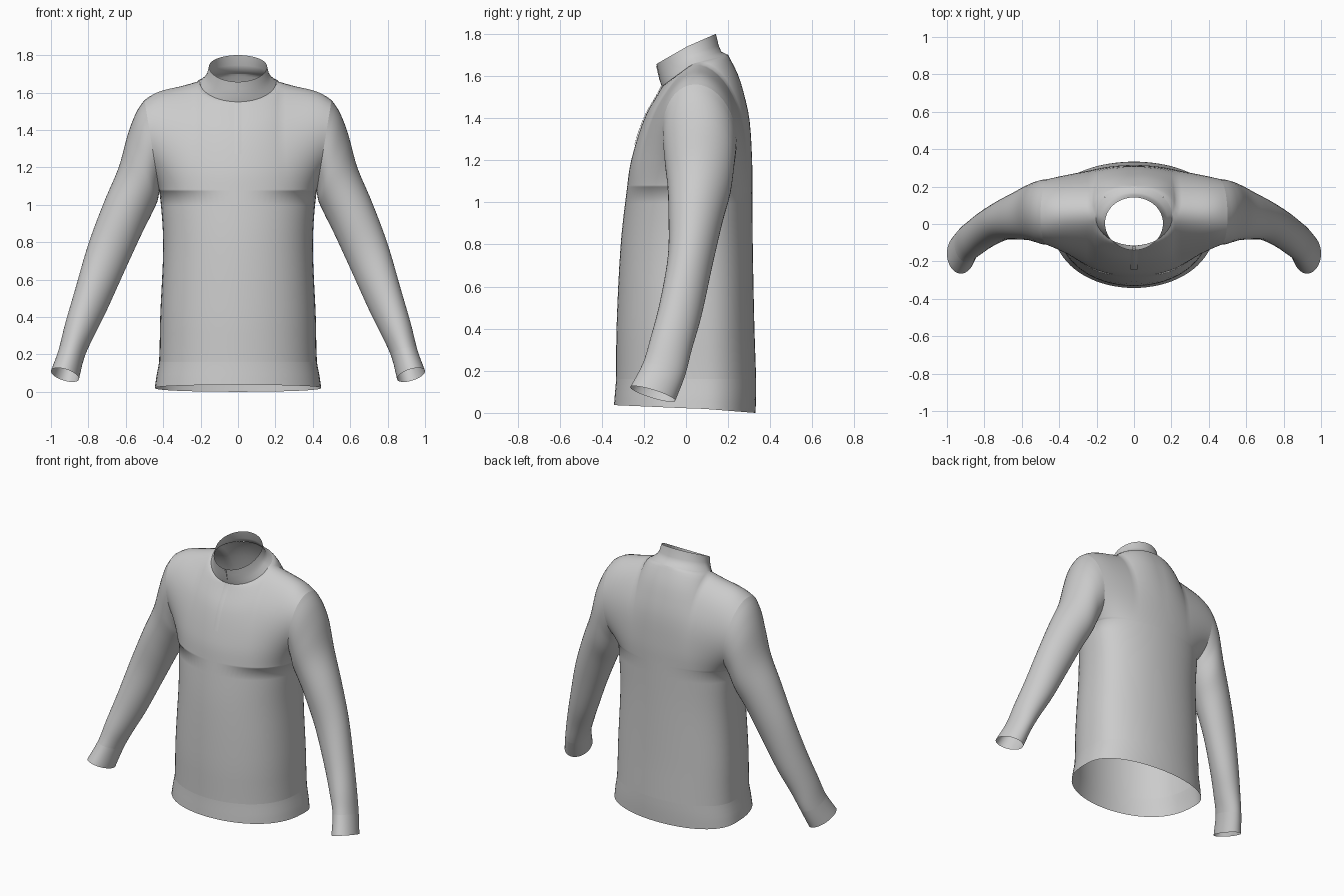
import bpy, bmesh
from math import sin, cos, acos, pi, radians
from mathutils import Vector as V

if "Cube" in bpy.data.objects:
    bpy.data.objects.remove(bpy.data.objects["Cube"])


def interp(table, z):
    """Smooth lookup of the columns after the first, keyed by the first."""
    table = sorted(table)
    z = min(max(z, table[0][0]), table[-1][0])
    for i in range(len(table) - 1):
        p, q = table[i], table[i + 1]
        if z <= q[0]:
            a, b = table[max(i - 1, 0)], table[min(i + 2, len(table) - 1)]
            t, out = (z - p[0]) / (q[0] - p[0]), []
            for k in range(1, len(p)):
                m0 = (q[k] - a[k]) / (q[0] - a[0]) * (q[0] - p[0])
                m1 = (b[k] - p[k]) / (b[0] - p[0]) * (q[0] - p[0])
                out.append((2*t**3 - 3*t**2 + 1)*p[k] + (t**3 - 2*t**2 + t)*m0
                           + (3*t**2 - 2*t**3)*q[k] + (t**3 - t**2)*m1)
            return out


def build(name, grids, closed=False):
    """Skin each grid of rows, merge shared seams, mirror across x."""
    bm = bmesh.new()
    for rows in grids:
        vs = [[bm.verts.new(p) for p in row] for row in rows]
        n = len(vs[0])
        for a, b in zip(vs, vs[1:]):
            for j in range(n if closed else n - 1):
                k = (j + 1) % n
                bm.faces.new((a[j], a[k], b[k], b[j]))
    bmesh.ops.remove_doubles(bm, verts=bm.verts, dist=0.0005)
    bmesh.ops.recalc_face_normals(bm, faces=bm.faces)
    for f in bm.faces:
        f.smooth = True
    mesh = bpy.data.meshes.new(name)
    bm.to_mesh(mesh)
    bm.free()
    ob = bpy.data.objects.new(name, mesh)
    bpy.context.collection.objects.link(ob)
    ob.modifiers.new("Mirror", 'MIRROR').merge_threshold = 0.001


# Torso profile: height, front y, back y, half width
TORSO = [(0.0, -.342, .33, .445), (.08, -.337, .333, .435), (.16, -.332, .333, .422),
         (.4, -.33, .325, .416), (.8, -.31, .317, .40), (1.07, -.28, .315, .418),
         (1.2, -.26, .314, .43), (1.4, -.197, .30, .47), (1.55, -.115, .265, .49),
         (1.62, -.10, .24, .49), (1.70, -.10, .20, .49)]
SIDE_Y, BOX = .065, .8
ARM_C, ARM_UP, ARM_SIDE = V((.46, SIDE_Y, 1.315)), V((.04, -.02, .245)), V((0, .175, 0))
TIP, PIT = ARM_C + ARM_UP, ARM_C - ARM_UP
N = 20


def ring_point(ang, ex, front, side, back):
    """Point on a tilted neck ring; 0 is front centre, pi is back centre."""
    end = front if ang <= pi / 2 else back
    c = abs(cos(ang))
    return V((ex * sin(ang), side[0] + (end[0] - side[0]) * c, side[1] + (end[1] - side[1]) * c))


NECK = (.205, (-.115, 1.55), (.04, 1.66), (.20, 1.70))


def across(center, edge):
    """Part of a boxy oval from the centre line, cut off where it meets the edge."""
    depth = center.y - SIDE_Y
    ratio = min(max((edge.y - SIDE_Y) / depth, 0), .8)
    tm = acos(ratio ** (1 / BOX))
    row = []
    for i in range(N + 1):
        s = i / N
        y = SIDE_Y + depth * max(cos(s * tm), 0) ** BOX
        y += (edge.y - SIDE_Y - depth * ratio) * s * s
        row.append(V((edge.x * sin(s * tm) / sin(tm), y,
                      center.z + (edge.z - center.z) * s * s)))
    row[-1] = edge.copy()
    return row


def top_row(back):
    """Neckline followed by shoulder seam."""
    row, split = [], 9
    side = ring_point(pi / 2, *NECK)
    for i in range(N + 1):
        if i <= split:
            a = i / split * pi / 2
            row.append(ring_point(pi - a if back else a, *NECK))
        else:
            t = (i - split) / (N - split)
            row.append(side.lerp(TIP, t) + V((0, 0, .018 * sin(pi * t * t))))
    return row


def low_row(z, back, dz_center=0.0, dz_side=0.0, side_y=SIDE_Y):
    f, b, w = interp(TORSO, z)
    return across(V((0, b if back else f, z + dz_center)), V((w, side_y, z + dz_side)))


def panel(back):
    rows = []
    for i in range(13):                 # hem to armpit
        ease = max(0, i - 6) / 6
        rows.append(low_row(.16 + (PIT.z - .16) * i / 12, back,
                            side_y=SIDE_Y + (PIT.y - SIDE_Y) * ease))
    rows[-1][-1] = PIT.copy()
    end, last = top_row(back), 20
    for i in range(1, last + 1):        # armpit to shoulder
        a = i / last * pi
        edge = ARM_C - ARM_UP * cos(a) + ARM_SIDE * (sin(a) if back else -sin(a))
        z = PIT.z + (end[0].z - PIT.z) * (1 - cos(a)) / 2
        center = V((0, interp(TORSO, z)[1 if back else 0], z))
        w = (i / last) ** 2.5
        row = []
        for j, p in enumerate(across(center, edge)):
            s = j / N
            q = end[j] + (center - end[0]) * (1 - s) + (edge - end[-1]) * s
            row.append(p.lerp(q, w))
        if i == last:
            row = end
        rows.append(row)
    return rows


front_rows = panel(False)
build("torso", [front_rows, panel(True)])

# Hem band, a little lower at the back
build("hem_band", [[low_row(.16 * k / 4, back, (0 if back else .037) * (1 - k / 4),
                            .02 * (1 - k / 4)) for k in range(5)] for back in (False, True)])

# Sleeve: station, outer x,z  inner x,z  centre y, half depth, tilt of the ring
ARM = [(0, TIP.x, TIP.z, PIT.x, PIT.z, .065, .175, 0),
       (.4, .541, 1.50, .424, 1.05, .065, .173, 0),
       (1, .585, 1.39, .432, 1.015, .065, .166, 0),
       (2, .638, 1.20, .467, .94, .062, .150, -.01),
       (3, .718, 1.01, .517, .84, .045, .128, -.015),
       (4, .80, .79, .60, .66, .02, .106, -.02),
       (5, .87, .55, .70, .44, -.025, .10, -.025),
       (6, .925, .36, .77, .30, -.07, .098, -.028),
       (7, .96, .22, .82, .19, -.105, .10, -.03),
       (8, 1.0, .11, .85, .07, -.158, .107, -.032)]


def sleeve_ring(k, sides=40):
    ox, oz, ix, iz, yc, yh, tilt = interp(ARM, k)
    c = V(((ox + ix) / 2, yc, (oz + iz) / 2))
    up = V(((ox - ix) / 2, -.02 * max(0, 1 - k), (oz - iz) / 2))
    side = V((0, yh, tilt))
    return [c + up * cos(2 * pi * j / sides) + side * sin(2 * pi * j / sides) for j in range(sides)]


build("sleeves", [[sleeve_ring(k / 5) for k in range(36)]], closed=True)
build("cuffs", [[sleeve_ring(7 + k / 3) for k in range(4)]], closed=True)

# Stand collar
COLLAR = [NECK,
          (.18, (-.125, 1.58), (.025, 1.68), (.168, 1.715)),
          (.165, (-.132, 1.62), (.015, 1.70), (.155, 1.745)),
          (.155, (-.14, 1.657), (.005, 1.74), (.142, 1.80))]
build("collar", [[[ring_point(pi * i / 24, *r) for i in range(25)] for r in COLLAR]])

# Zip placket following the chest, and its pull
build("zip_placket", [[[V((x, r[0].y - .005 + x * .1, r[0].z)) for x in (0, .01, .018)]
                       for r in front_rows if r[0].z > 1.26]])
bpy.ops.mesh.primitive_cube_add(size=1, location=(0, -.13, 1.615), rotation=(radians(13), 0, 0))
pull = bpy.context.object
pull.name = "zip_pull"
pull.scale = (.014, .008, .07)
